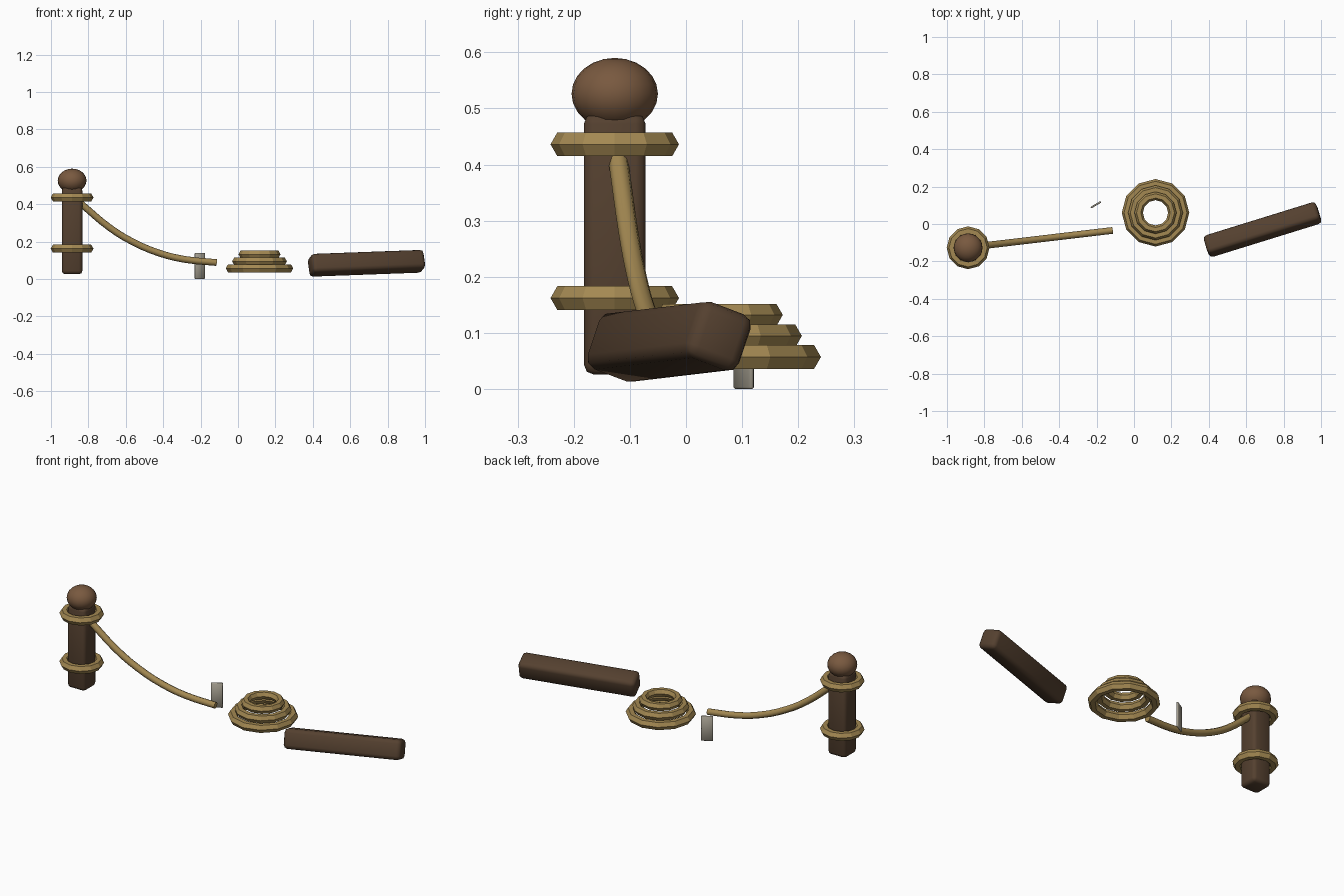
import bpy
from math import radians, pi

cube = bpy.data.objects.get("Cube")
if cube:
    bpy.data.objects.remove(cube, do_unlink=True)


def material(name, rgb):
    mat = bpy.data.materials.new(name)
    mat.use_nodes = True
    mat.diffuse_color = (*rgb, 1)
    bsdf = mat.node_tree.nodes["Principled BSDF"]
    bsdf.inputs["Base Color"].default_value = (*rgb, 1)
    bsdf.inputs["Roughness"].default_value = 0.8
    return mat


DARK_WOOD = material("dark wood", (0.09, 0.052, 0.029))
WARM_WOOD = material("warm wood", (0.19, 0.10, 0.05))
ROPE = material("rope", (0.37, 0.25, 0.085))
METAL = material("grey metal", (0.40, 0.37, 0.30))


def finish(name, mat, smooth_angle=None):
    obj = bpy.context.object
    obj.name = name
    obj.data.materials.append(mat)
    if smooth_angle:
        bpy.ops.object.shade_smooth_by_angle(angle=radians(smooth_angle))
    return obj


def box(name, mat, size, centre, bevel, segments=2, rotation=(0, 0, 0)):
    """Box with softened edges."""
    bpy.ops.mesh.primitive_cube_add(size=1, location=centre,
                                    rotation=[radians(a) for a in rotation])
    bpy.context.object.scale = size
    bpy.ops.object.transform_apply(location=False, rotation=False, scale=True)
    mod = bpy.context.object.modifiers.new("soft edges", "BEVEL")
    mod.width = bevel
    mod.segments = segments
    bpy.ops.object.modifier_apply(modifier=mod.name)
    return finish(name, mat, 50)


def ring(name, centre, major, minor):
    """Faceted loop of rope."""
    bpy.ops.mesh.primitive_torus_add(location=centre, major_radius=major, minor_radius=minor,
                                     major_segments=12, minor_segments=6)
    return finish(name, ROPE)


# Mooring post with rounded cap and two rope bands
PX, PY = -0.887, -0.127
box("post", DARK_WOOD, (0.11, 0.11, 0.465), (PX, PY, 0.258), 0.018)
bpy.ops.mesh.primitive_uv_sphere_add(segments=20, ring_count=12, radius=1, location=(PX, PY, 0.526))
bpy.context.object.scale = (0.077, 0.077, 0.064)
bpy.ops.object.transform_apply(location=False, rotation=False, scale=True)
finish("post_cap", WARM_WOOD, 60)
for label, z in (("lower", 0.162), ("upper", 0.436)):
    ring(label + "_band", (PX, PY, z), 0.09, 0.0245)

# Sagging rope
points = [(-0.865, 0.425), (-0.82, 0.386), (-0.687, 0.275), (-0.564, 0.199),
          (-0.42, 0.138), (-0.286, 0.105), (-0.115, 0.088)]
curve = bpy.data.curves.new("hanging_rope", "CURVE")
curve.dimensions = "3D"
curve.bevel_depth = 0.018
curve.bevel_resolution = 2
curve.resolution_u = 3
curve.use_fill_caps = True
spline = curve.splines.new("BEZIER")
spline.bezier_points.add(len(points) - 1)
for bp, (x, z) in zip(spline.bezier_points, points):
    bp.co = (x, -0.12 + (x + 0.84) * 0.118, z)
    bp.handle_left_type = bp.handle_right_type = "AUTO"
rope = bpy.data.objects.new("hanging_rope", curve)
bpy.context.collection.objects.link(rope)
bpy.ops.object.select_all(action="DESELECT")
bpy.context.view_layer.objects.active = rope
rope.select_set(True)
bpy.ops.object.convert(target="MESH")
finish("hanging_rope", ROPE, 50)

# Coiled rope: three shrinking loops
for i, label in enumerate(("bottom", "middle", "top")):
    ring(label + "_coil", (0.115, 0.06, 0.057 + 0.0375 * i), 0.156 - 0.033 * i, 0.0245 - 0.001 * i)

# Upright metal plate
box("metal_plate", METAL, (0.0615, 0.0095, 0.14), (-0.204, 0.103, 0.07), 0.003, 1, (0, 0, 30))

# Fallen timber, slightly rolled and tilted
box("loose_beam", DARK_WOOD, (0.63, 0.106, 0.106), (0.687, -0.03, 0.084), 0.021, 2, (-20, -2, 17.2))
